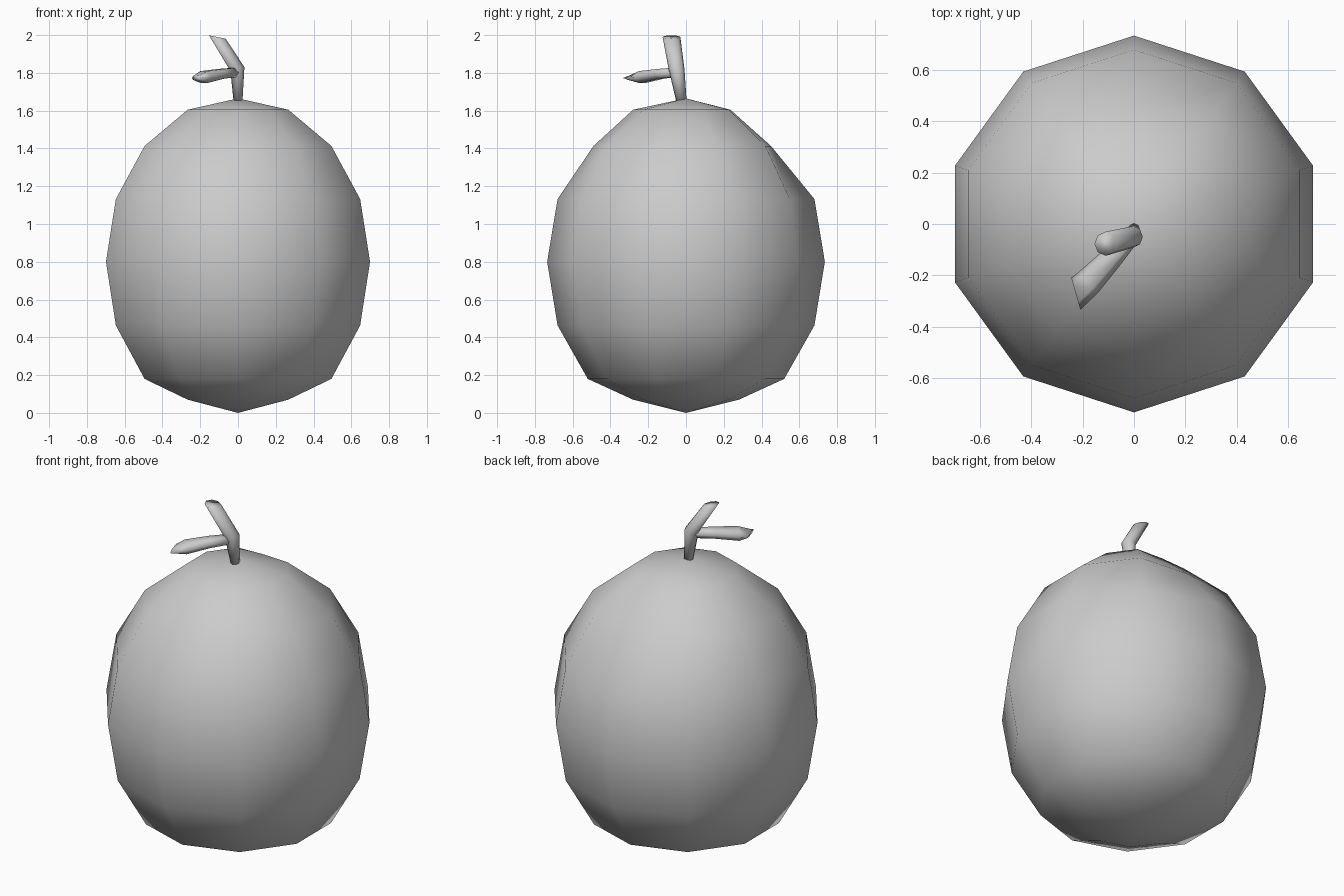
import bpy, bmesh
from math import sin, cos, pi
from mathutils import Vector

if "Cube" in bpy.data.objects:
    bpy.data.objects.remove(bpy.data.objects["Cube"])


def skin(name, rings, tips=(None, None)):
    """Join equal-sized rings of points into a smooth closed skin."""
    bm = bmesh.new()
    loops = [[bm.verts.new(p) for p in ring] for ring in rings]
    n = len(loops[0])
    for a, b in zip(loops, loops[1:]):
        for i in range(n):
            j = (i + 1) % n
            bm.faces.new((a[i], a[j], b[j], b[i]))
    for loop, tip in zip((loops[0], loops[-1]), tips):
        if tip is None:
            bm.faces.new(loop)
        else:
            apex = bm.verts.new(tip)
            for i in range(n):
                bm.faces.new((loop[i], loop[(i + 1) % n], apex))
    bmesh.ops.recalc_face_normals(bm, faces=bm.faces)
    for f in bm.faces:
        f.smooth = True
    me = bpy.data.meshes.new(name)
    bm.to_mesh(me)
    bm.free()
    ob = bpy.data.objects.new(name, me)
    bpy.context.collection.objects.link(ob)
    return ob


def oval(center, u, v, n):
    c, u, v = Vector(center), Vector(u), Vector(v)
    return [c + u * cos(2 * pi * i / n) + v * sin(2 * pi * i / n) for i in range(n)]


# Fruit body: ten-sided, with slight dents at front and back near the top
profile = [(0.28, 0.07), (0.52, 0.18), (0.68, 0.463), (0.735, 0.80),
           (0.68, 1.132), (0.52, 1.413), (0.28, 1.605)]
rings = [oval((0, 0, z), (0, r, 0), (-r, 0, 0), 10) for r, z in profile]
rings[5][0].y = 0.45
rings[5][5].y = -0.49
rings[6][0].y = 0.235
skin("fruit_body", rings, ((0, 0, 0), (0, 0, 1.665)))

# Main stem: bends to the left half way up
stem = [((0, -0.025, 1.655), 0.024, 0.028), ((-0.003, -0.05, 1.82), 0.037, 0.042),
        ((-0.11, -0.077, 1.99), 0.044, 0.047)]
stem_rings = [oval(c, (rx, 0, 0), (0, ry, 0), 8) for c, rx, ry in stem]
for p in stem_rings[1]:
    p.z += 0.3 * (p.x + 0.003)
for p in stem_rings[2]:
    p.z -= 0.2 * (p.x + 0.11)
skin("stem", stem_rings)

# Side branch: runs forward and left, ending in a flattened tip
side = Vector((0.7, -0.7, 0))
branch = [((-0.01, -0.055, 1.803), side * 0.03, 0.028),
          ((-0.09, -0.135, 1.795), side * 0.045, 0.03),
          ((-0.18, -0.23, 1.778), side * 0.056, 0.036),
          ((-0.227, -0.272, 1.773), (0.018, -0.063, 0), 0.013)]
skin("side_branch", [oval(c, u, (0, 0, h), 6) for c, u, h in branch])
